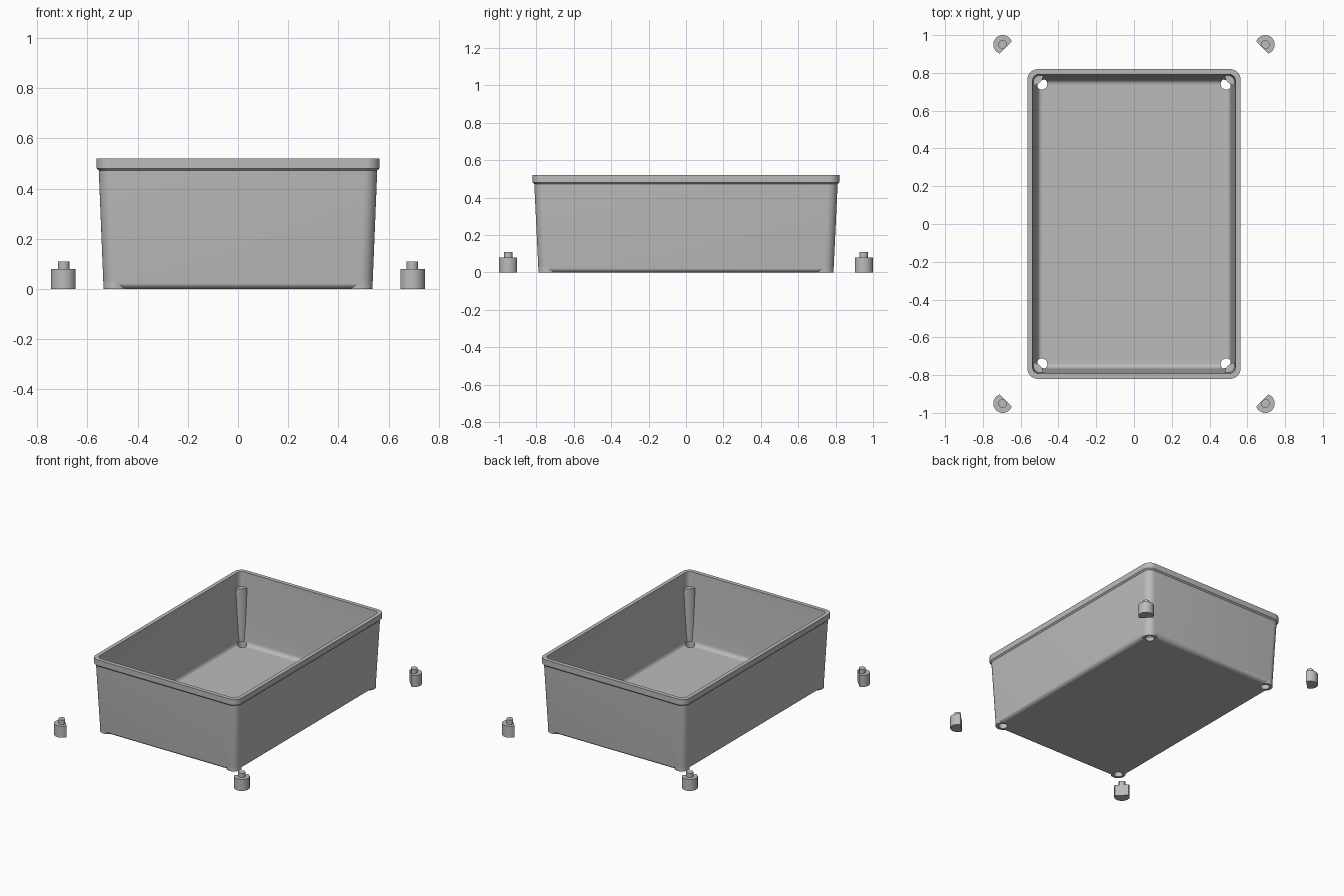
import bpy, bmesh, math
from mathutils import Vector

old = bpy.data.objects.get("Cube")
if old:
    bpy.data.objects.remove(old, do_unlink=True)

grey = bpy.data.materials.new("light grey plastic")
grey.use_nodes = True
colour = (0.5, 0.5, 0.5, 1)
grey.diffuse_color = colour
grey.node_tree.nodes["Principled BSDF"].inputs["Base Color"].default_value = colour

CORNERS = [(sx, sy) for sx in (-1, 1) for sy in (-1, 1)]


def loft(name, rings):
    """Solid through a stack of point rings, capped at both ends."""
    bm = bmesh.new()
    loops = [[bm.verts.new(p) for p in ring] for ring in rings]
    n = len(loops[0])
    for a, b in zip(loops, loops[1:]):
        for i in range(n):
            j = (i + 1) % n
            bm.faces.new((a[i], a[j], b[j], b[i]))
    bm.faces.new(loops[0][::-1])
    bm.faces.new(loops[-1])
    bmesh.ops.recalc_face_normals(bm, faces=bm.faces)
    me = bpy.data.meshes.new(name)
    bm.to_mesh(me)
    bm.free()
    me.materials.append(grey)
    ob = bpy.data.objects.new(name, me)
    bpy.context.collection.objects.link(ob)
    return ob


def rounded_rect(hx, hy, z, r, steps=8):
    pts = []
    for k, (sx, sy) in enumerate([(1, 1), (-1, 1), (-1, -1), (1, -1)]):
        for s in range(steps + 1):
            a = math.pi / 2 * (k + s / steps)
            pts.append((sx * (hx - r) + r * math.cos(a),
                        sy * (hy - r) + r * math.sin(a), z))
    return pts


def arc(x, y, z, r, flat=None, facing=0.0, steps=40):
    """Circle, or a D shape with its flat at a distance from the centre."""
    half = math.acos(flat / r) if flat else 0
    span = 2 * math.pi - 2 * half
    n = steps if flat else steps - 1
    return [(x + r * math.cos(facing + half + span * i / steps),
             y + r * math.sin(facing + half + span * i / steps), z)
            for i in range(n + 1)]


def cylinder(name, x, y, r, z0, z1):
    return loft(name, [arc(x, y, z0, r), arc(x, y, z1, r)])


def combine(ob, tool, operation):
    mod = ob.modifiers.new("cut", 'BOOLEAN')
    mod.operation, mod.object, mod.solver = operation, tool, 'EXACT'
    bpy.context.view_layer.objects.active = ob
    bpy.ops.object.modifier_apply(modifier=mod.name)
    bpy.data.objects.remove(tool, do_unlink=True)


def smooth(ob):
    bpy.ops.object.select_all(action='DESELECT')
    ob.select_set(True)
    bpy.context.view_layer.objects.active = ob
    bpy.ops.object.shade_smooth_by_angle(angle=math.radians(30))


def filleted(hx, hy, z, fillet, corner, steps=6):
    """Rings that round the lower edge of a tray."""
    rings = []
    for s in range(steps + 1):
        a = math.pi / 2 * s / steps
        inset = fillet * (1 - math.sin(a))
        rings.append(rounded_rect(hx - inset, hy - inset,
                                  z + fillet * (1 - math.cos(a)), corner - inset))
    return rings


# Tapered outer body with a rounded lower edge and a thicker rim
tray = loft("tray", filleted(0.537, 0.79, 0, 0.03, 0.05) + [
    rounded_rect(0.555, 0.811, 0.472, 0.052),
    rounded_rect(0.564, 0.82, 0.481, 0.055),
    rounded_rect(0.564, 0.82, 0.52, 0.055)])

# Round corner bosses, flat at the bottom
for sx, sy in CORNERS:
    combine(tray, cylinder("boss", sx * 0.488, sy * 0.741, 0.0485, 0, 0.029), 'UNION')

# Hollow, leaving a post standing in each inner corner
cavity = loft("cavity", filleted(0.512, 0.765, 0.03, 0.028, 0.033) + [
    rounded_rect(0.537, 0.792, 0.51, 0.035),
    rounded_rect(0.538, 0.793, 0.6, 0.035)])
for sx, sy in CORNERS:
    combine(cavity, cylinder("corner_post", sx * 0.535, sy * 0.79, 0.055, -0.1, 0.42), 'DIFFERENCE')
combine(tray, cavity, 'DIFFERENCE')

# Holes through the floor for the foot pins
for sx, sy in CORNERS:
    combine(tray, cylinder("pin_hole", sx * 0.488, sy * 0.741, 0.029, -0.1, 0.05), 'DIFFERENCE')
smooth(tray)

# Separate feet, each with a pin and a flat side facing the tray
for sx, sy in CORNERS:
    x, y = sx * 0.695, sy * 0.95
    facing = math.atan2(-sy, -sx)
    side = ("left" if sx > 0 else "right") + ("_back" if sy > 0 else "_front")
    foot = loft("foot_" + side, [arc(x, y, z, 0.05, 0.022, facing) for z in (0, 0.08)])
    pin = loft("pin", [arc(x, y, z, 0.023, 0.018, facing) for z in (0.04, 0.11)])
    combine(foot, pin, 'UNION')
    smooth(foot)
